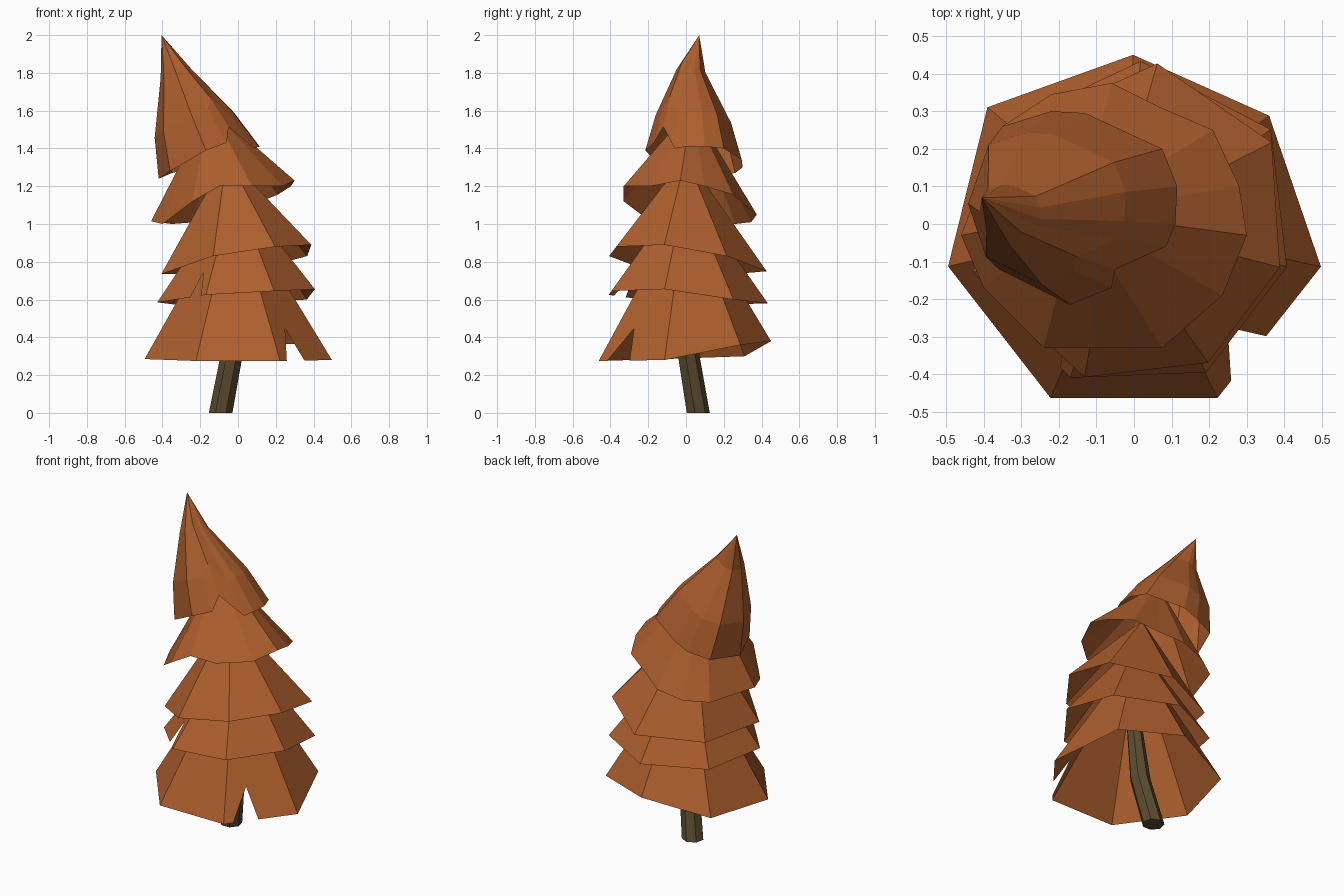
import bpy
import bmesh
from math import pi, sin, cos
from mathutils import Vector

if "Cube" in bpy.data.objects:
    bpy.data.objects.remove(bpy.data.objects["Cube"], do_unlink=True)


def make_material(name, colour):
    mat = bpy.data.materials.new(name)
    mat.use_nodes = True
    mat.diffuse_color = colour
    mat.node_tree.nodes["Principled BSDF"].inputs["Base Color"].default_value = colour
    return mat


foliage = make_material("autumn orange", (0.42, 0.113, 0.026, 1))
bark = make_material("dark bark", (0.105, 0.072, 0.028, 1))
SIDES = 7


def loft(name, rings, tip, mat, closed_base=False):
    """Flat shaded skin through clockwise rings, ending in a point."""
    bm = bmesh.new()
    loops = [[bm.verts.new(p) for p in ring] for ring in rings]
    peak = bm.verts.new(tip)
    n = len(loops[0])
    for i in range(n):
        j = (i + 1) % n
        for low, high in zip(loops, loops[1:]):
            bm.faces.new((low[j], low[i], high[i], high[j]))
        bm.faces.new((loops[-1][j], loops[-1][i], peak))
    if closed_base:
        bm.faces.new(loops[0])
    mesh = bpy.data.meshes.new(name)
    bm.to_mesh(mesh)
    bm.free()
    mesh.materials.append(mat)
    obj = bpy.data.objects.new(name, mesh)
    bpy.context.collection.objects.link(obj)
    return obj


def ring_points(centre, radius):
    """Regular ring, clockwise from the back."""
    for i in range(SIDES):
        a = pi / 2 - i * 2 * pi / SIDES
        yield Vector(centre) + Vector((cos(a), sin(a), 0)) * radius


def skirt(name, centre, radius, peak, heights, notch=None):
    """Cone whose corners slide along its slopes to the given heights."""
    peak = Vector(peak)
    corners = []
    for p, z in zip(ring_points(centre, radius), heights):
        corners.append(peak + (p - peak) * (peak.z - z) / (peak.z - centre[2]))
    if notch:
        # a torn gap in one panel: start, inner point, end, depth
        side, start, inner, end, depth = notch
        a, b = corners[side], corners[side + 1]
        gap = [a.lerp(b, start), a.lerp(b, inner).lerp(peak, depth), a.lerp(b, end)]
        corners[side + 1:side + 1] = gap
    return loft(name, [corners], peak, foliage)


# Three lower skirts
skirt("bottom_skirt", (0, 0, 0.28), 0.51, (-0.02, 0, 1.13),
      (0.38, 0.36, 0.28, 0.275, 0.275, 0.285, 0.3), (2, 0.53, 0.66, 0.87, 0.2))
skirt("second_skirt", (0.015, -0.025, 0.62), 0.43, (-0.02, 0, 1.2),
      (0.58, 0.6, 0.655, 0.645, 0.625, 0.585, 0.575), (4, 0.1, 0.22, 0.32, 0.22))
skirt("third_skirt", (0.05, -0.04, 0.81), 0.425, (-0.06, 0, 1.36),
      (0.75, 0.83, 0.89, 0.88, 0.83, 0.735, 0.735))

# Tilted fourth skirt
fourth_rim = [(-.06, .375, 1.05), (.07, .31, 1.1), (.21, .25, 1.155),
              (.28, .1, 1.2), (.3, -.03, 1.23), (.235, -.19, 1.2),
              (.075, -.33, 1.2), (-.1, -.33, 1.2), (-.24, -.33, 1.12),
              (-.4, -.17, 1), (-.46, -.03, 1.015), (-.35, .26, 1),
              (-.22, .345, 1.01)]
loft("fourth_skirt", [fourth_rim], (-.15, .03, 1.62), foliage)

# Leaning crown with bulging shoulders and a torn front edge
crown_rim = [Vector(p) for p in (
    (-.13, .295, 1.34), (.075, .2, 1.4), (.115, .1, 1.41), (.11, 0, 1.41),
    (.085, -.06, 1.4), (-.05, -.12, 1.515), (-.06, -.17, 1.43),
    (-.17, -.215, 1.39), (-.36, -.12, 1.28), (-.42, .06, 1.24),
    (-.35, .26, 1.27), (-.22, .3, 1.3))]
crown_tip = Vector((-.405, .07, 2))
middle = sum(crown_rim, Vector()) / len(crown_rim)


def crown_ring(t, bulge, forward):
    axis = middle.lerp(crown_tip, t)
    shift = Vector((0, -forward, 0))
    return [axis + shift + (p.lerp(crown_tip, t) - axis) * bulge for p in crown_rim]


loft("crown", [crown_rim, crown_ring(0.3, 1.12, 0.01), crown_ring(0.7, 1, 0.035)],
     crown_tip, foliage)

# Bent trunk, tapering up inside the skirts
trunk_path = [((-.092, .062, 0), .064), ((-.035, .012, .3), .06),
              ((0, 0, .65), .045), ((-.03, 0, 1), .03)]
loft("trunk", [list(ring_points(c, r)) for c, r in trunk_path],
     (-.09, 0, 1.3), bark, closed_base=True)
